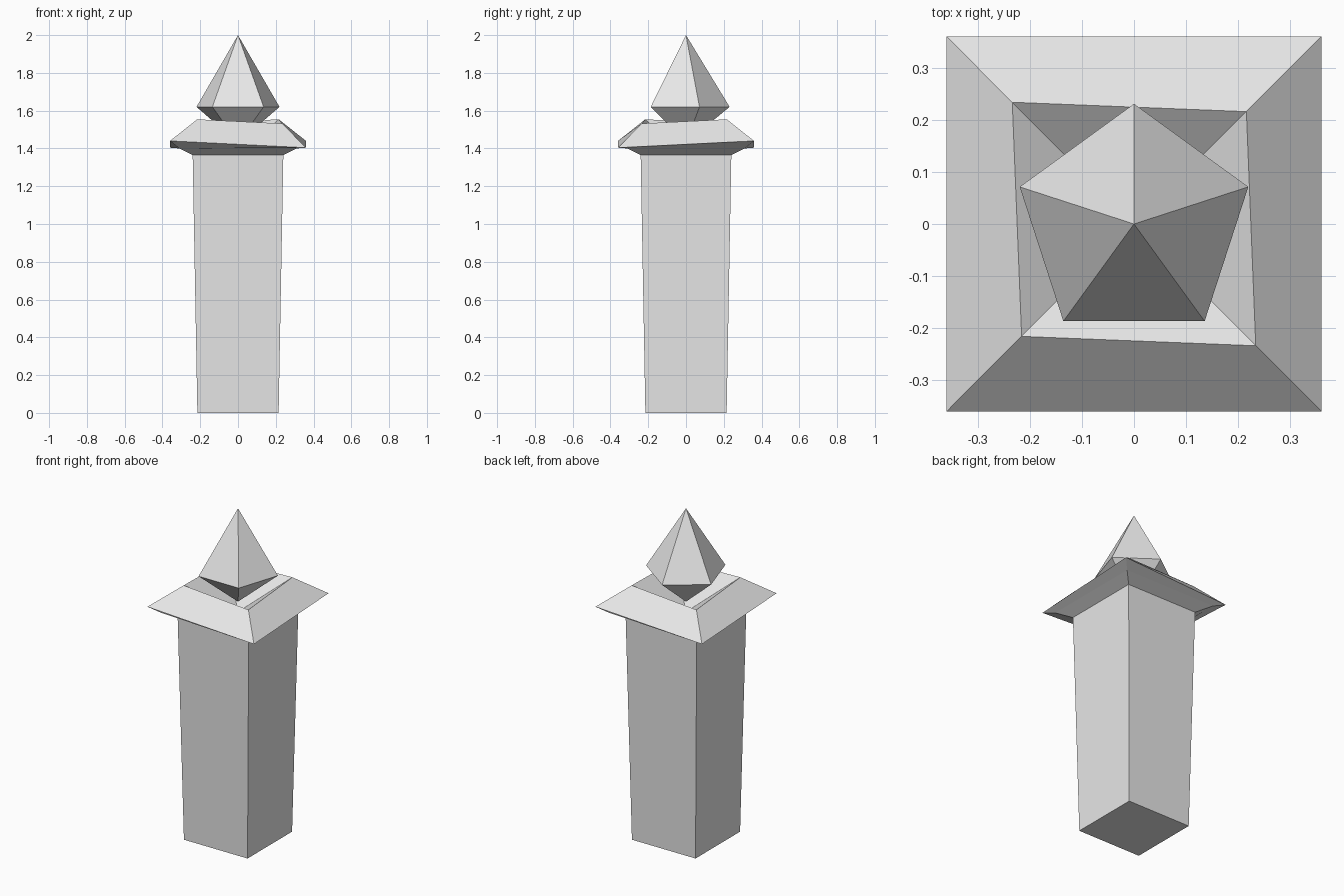
import bpy
import bmesh
import math

cube = bpy.data.objects.get("Cube")
if cube:
    bpy.data.objects.remove(cube, do_unlink=True)

stone = bpy.data.materials.new("pale_stone")
stone.use_nodes = True
stone.diffuse_color = (0.8, 0.8, 0.8, 1)
stone.node_tree.nodes["Principled BSDF"].inputs["Base Color"].default_value = (0.8, 0.8, 0.8, 1)


def square(half, z, spread=0.0, lift=0.0):
    """Square ring whose opposite corners alternate in reach and height."""
    ring = []
    for i, (sx, sy) in enumerate(((-1, -1), (1, -1), (1, 1), (-1, 1))):
        s = 1 if i % 2 == 0 else -1
        h = half + s * spread
        ring.append((sx * h, sy * h, z + s * lift))
    return ring


def polygon(radius, z, sides):
    """Regular ring with one corner pointing to the back."""
    angles = [math.pi / 2 + math.tau * i / sides for i in range(sides)]
    return [(radius * math.cos(a), radius * math.sin(a), z) for a in angles]


def loft(name, rings, cap_start=False, cap_end=False):
    """Join rings with faces; a ring of one point makes a tip."""
    bm = bmesh.new()
    loops = [[bm.verts.new(p) for p in ring] for ring in rings]
    for low, high in zip(loops, loops[1:]):
        n = max(len(low), len(high))
        for i in range(n):
            j = (i + 1) % n
            if len(low) == 1:
                bm.faces.new((low[0], high[j], high[i]))
            elif len(high) == 1:
                bm.faces.new((low[i], low[j], high[0]))
            else:
                bm.faces.new((low[i], low[j], high[j], high[i]))
    if cap_start:
        bm.faces.new(loops[0][::-1])
    if cap_end:
        bm.faces.new(loops[-1])
    bmesh.ops.recalc_face_normals(bm, faces=bm.faces)
    mesh = bpy.data.meshes.new(name)
    bm.to_mesh(mesh)
    bm.free()
    mesh.materials.append(stone)
    obj = bpy.data.objects.new(name, mesh)
    bpy.context.collection.objects.link(obj)
    return obj


# Tapered shaft and flared, slightly warped cap with a sunken top
loft("post_and_cap", [
    square(0.215, 0),
    square(0.24, 1.365),
    square(0.31, 1.4),
    square(0.36, 1.422, lift=0.018),
    square(0.225, 1.543, spread=-0.009, lift=0.011),
    [(0, 0, 1.368)],
], cap_start=True)

# Five-sided pointed finial
loft("finial", [[(0, 0, 1.43)], polygon(0.231, 1.62, 5), [(0, 0, 2)]])
